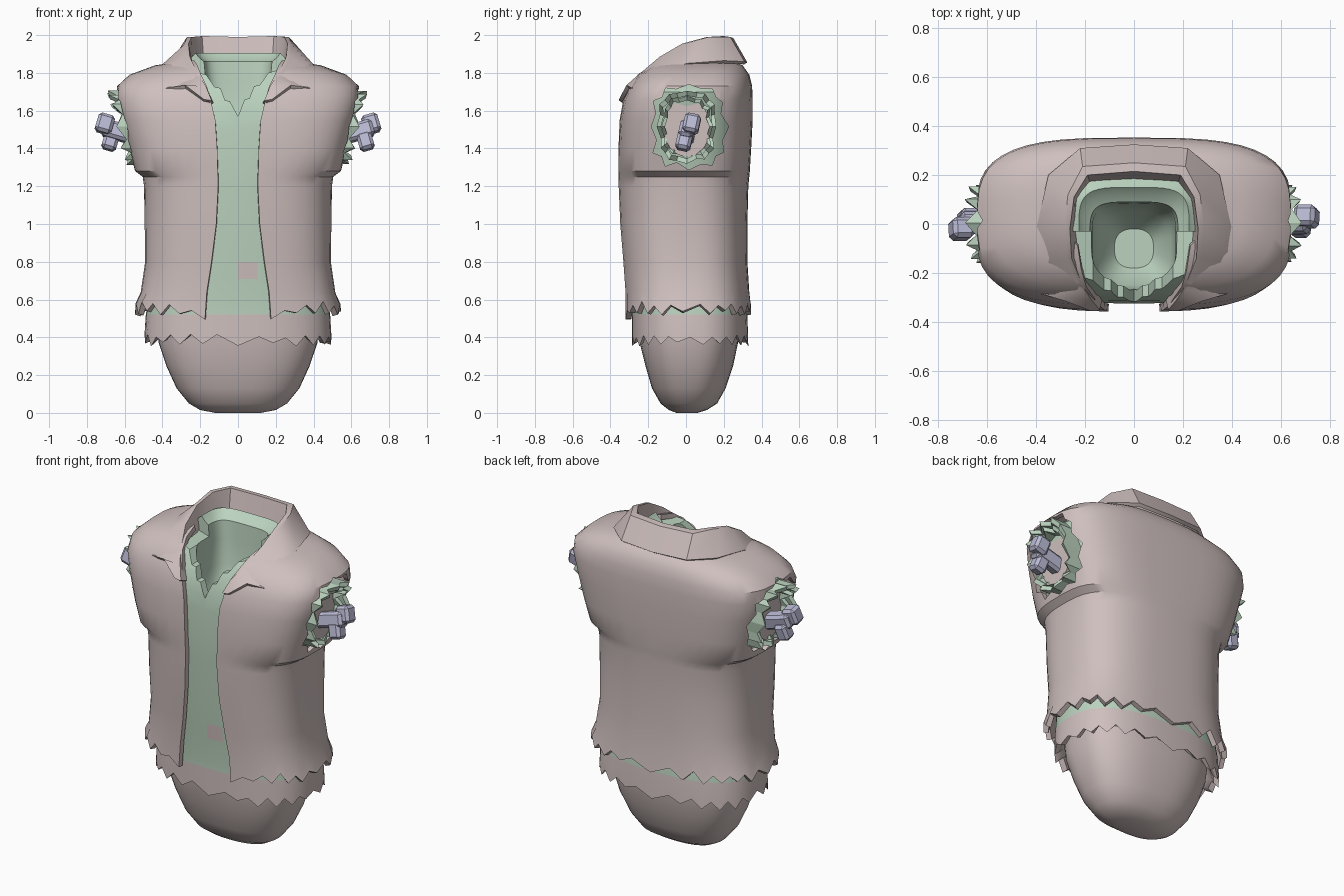
import bpy, bmesh, math, random
from mathutils import Matrix, Vector

if "Cube" in bpy.data.objects:
    bpy.data.objects.remove(bpy.data.objects["Cube"])
random.seed(4)

def material(name, rgb):
    m = bpy.data.materials.new(name)
    m.diffuse_color = (*rgb, 1)
    m.use_nodes = True
    m.node_tree.nodes["Principled BSDF"].inputs["Base Color"].default_value = m.diffuse_color
    return m

PINK = material("dusty pink cloth", (0.62, 0.525, 0.515))
GREEN = material("pale green cloth", (0.50, 0.65, 0.52))
BONE = material("lilac bone", (0.49, 0.49, 0.66))

def finish(name, bm, mats, fix=False):
    if fix:
        bmesh.ops.recalc_face_normals(bm, faces=bm.faces[:])
    me = bpy.data.meshes.new(name)
    bm.to_mesh(me)
    bm.free()
    for m in mats:
        me.materials.append(m)
    ob = bpy.data.objects.new(name, me)
    bpy.context.collection.objects.link(ob)
    return ob

def activate(ob):
    bpy.ops.object.select_all(action='DESELECT')
    ob.select_set(True)
    bpy.context.view_layer.objects.active = ob

def apply_mod(ob, kind, **props):
    md = ob.modifiers.new(kind, kind)
    for k, v in props.items():
        setattr(md, k, v)
    activate(ob)
    bpy.ops.object.modifier_apply(modifier=md.name)

def cut(ob, cutter):
    apply_mod(ob, 'BOOLEAN', operation='DIFFERENCE', solver='EXACT', object=cutter)
    bpy.data.objects.remove(cutter)

def smooth(ob, deg=35):
    activate(ob)
    bpy.ops.object.shade_smooth_by_angle(angle=math.radians(deg))

def skin(bm, rows, closed, caps=False):
    """Bridge rows of points with quads."""
    vs = [[bm.verts.new(p) for p in r] for r in rows]
    n = len(rows[0])
    for a, b in zip(vs, vs[1:]):
        for j in range(n if closed else n - 1):
            k = (j + 1) % n
            bm.faces.new((a[j], a[k], b[k], b[j]))
    if caps:
        bm.faces.new(vs[0][::-1])
        bm.faces.new(vs[-1])

def ring(z, hw, yf, yb, e, opening=0, jag=0, n=44):
    """Rounded-box slice, starting at the front; optional front gap and torn edge."""
    t0 = math.asin((opening / hw) ** (e / 2)) if opening else 0
    pts, yc, ry = [], (yf + yb) / 2, (yb - yf) / 2
    for i in range(n + 1 if opening else n):
        t = t0 + (2 * math.pi - 2 * t0) * i / n
        s, c = math.sin(t), math.cos(t)
        x = hw * math.copysign(abs(s) ** (2 / e), s)
        y = yc - ry * math.copysign(abs(c) ** (2 / e), c)
        dz = jag * ((-1) ** (i + 1) + random.uniform(-.5, .5)) if jag else 0
        if jag and opening and (i < 2 or i > n - 2):
            dz -= .03
        pts.append((x, y, z + dz))
    return pts

def loft(name, spec, mats, closed=True, caps=True):
    bm = bmesh.new()
    skin(bm, [ring(*s) for s in spec], closed, caps)
    return finish(name, bm, mats)

def prism(name, pts, axis, lo, hi):
    """Extrude a 2D outline along x or y."""
    bm = bmesh.new()
    f = (lambda p, d: (d, p[0], p[1])) if axis == 'x' else (lambda p, d: (p[0], d, p[1]))
    skin(bm, [[f(p, d) for p in pts] for d in (lo, hi)], True, True)
    ob = finish(name, bm, [], True)
    ob.hide_render = True
    return ob

# Lower body
body = loft("lower_body", [
    (0.0, .12, -.05, .06, 2.2), (.015, .20, -.09, .11, 2.3), (.05, .26, -.135, .165, 2.4),
    (.13, .325, -.18, .21, 2.5), (.25, .38, -.215, .25, 2.6), (.37, .42, -.245, .275, 2.6),
    (.55, .44, -.26, .29, 2.6)], [PINK])
smooth(body)

# Shirt: solid shell with torn hem and hollow neck
shirt = loft("shirt", [
    (.5, .42, -.24, .27, 2.6), (.43, .445, -.25, .29, 2.6), (.40, .465, -.262, .308, 2.6, 0, .022),
    (.385, .495, -.285, .33, 2.6, 0, .022), (.52, .488, -.285, .325, 2.6), (.57, .48, -.285, .32, 2.6),
    (.71, .465, -.295, .30, 2.6), (.80, .46, -.30, .30, 2.6), (1.2, .465, -.325, .305, 2.6),
    (1.3, .48, -.325, .31, 2.8), (1.5, .53, -.325, .32, 3), (1.6, .56, -.315, .32, 3),
    (1.70, .58, -.285, .315, 3), (1.78, .50, -.24, .29, 3), (1.82, .36, -.215, .24, 3),
    (1.885, .245, -.2, .17, 4), (1.905, .225, -.2, .15, 4), (1.88, .205, -.19, .125, 4),
    (1.86, .18, -.19, .09, 4), (1.75, .17, -.22, .085, 4), (1.6, .17, -.27, .08, 3.5),
    (1.45, .15, -.25, .05, 3), (1.36, .08, -.18, -.02, 2.5)], [GREEN, PINK])
half = [(.035, 1.66), (.06, 1.665), (.085, 1.73), (.115, 1.735), (.16, 1.80), (.3, 1.84), (.3, 2.1)]
vee = [(0, 1.57)] + half + [(-x - .008, z - .01) for x, z in reversed(half)]
cut(shirt, prism("vee_cutter", vee, 'y', -.6, -.03))
for p in shirt.data.polygons:
    c = p.center
    patch = c.y < -.2 and 0 < c.x < .12 and .71 < c.z < .80
    p.material_index = 1 if c.z < .52 or patch else 0
smooth(shirt)

# Open vest with torn hem and arm holes
vest = loft("vest", [
    (.555, .545, -.325, .345, 2.8, .175, .024), (.64, .515, -.325, .335, 2.8, .165),
    (.8, .492, -.335, .325, 2.8, .14), (1.0, .495, -.35, .325, 2.8, .115),
    (1.2, .498, -.358, .33, 2.8, .105), (1.25, .505, -.358, .335, 2.9, .105),
    (1.28, .545, -.358, .338, 3.2, .107), (1.4, .58, -.358, .345, 3.3, .11),
    (1.55, .62, -.352, .353, 3.3, .12), (1.66, .648, -.332, .353, 3.3, .145),
    (1.73, .64, -.30, .35, 3.2, .165), (1.79, .575, -.26, .335, 3, .195),
    (1.84, .44, -.20, .30, 2.8, .215), (1.865, .28, -.14, .24, 2.8, .23)],
    [PINK], False, False)
apply_mod(vest, 'SOLIDIFY', thickness=.03, offset=-1)

def torn_oval(cy, cz, ry, rz, depth, n=24):
    out = []
    for i in range(n):
        t = 2 * math.pi * i / n
        r = 1 - depth * (i % 2) + random.uniform(-.04, .04)
        c, s = math.cos(t), math.sin(t)
        out.append((cy + ry * r * math.copysign(abs(c) ** .75, c),
                    cz + rz * r * math.copysign(abs(s) ** .75, s)))
    return out

for s in (1, -1):
    cut(vest, prism("arm_cutter", torn_oval(.015, 1.515, .205, .225, .13), 'x', s * .4, s * .9))
smooth(vest)

# Folded collar: outer edge, fold and base at each station from back to front
stations = [
    ((0, .325, 1.855), (0, .25, 1.985), (0, .215, 1.99), (0, .18, 1.85)),
    ((.22, .31, 1.86), (.21, .235, 1.99), (.19, .20, 1.995), (.18, .17, 1.85)),
    ((.35, .20, 1.865), (.27, .12, 1.99), (.245, .11, 1.99), (.23, .10, 1.84)),
    ((.395, 0, 1.85), (.285, -.02, 1.95), (.262, -.02, 1.955), (.24, -.03, 1.82)),
    ((.45, -.18, 1.765), (.275, -.14, 1.885), (.255, -.14, 1.885), (.225, -.13, 1.78)),
    ((.425, -.265, 1.68), (.235, -.24, 1.80), (.215, -.24, 1.80), (.19, -.21, 1.73)),
    ((.38, -.285, 1.72), (.215, -.27, 1.775), (.20, -.27, 1.775), (.175, -.24, 1.71)),
    ((.28, -.315, 1.735), (.185, -.315, 1.73), (.17, -.315, 1.73), (.155, -.28, 1.68)),
    ((.18, -.355, 1.66), (.15, -.355, 1.655), (.14, -.35, 1.655), (.13, -.31, 1.64))]
path = stations[::-1] + [[(-x, y, z) for x, y, z in st] for st in stations[1:]]
bm = bmesh.new()
skin(bm, [[st[i] for st in path] for i in range(4)], False)
collar = finish("collar", bm, [PINK])
apply_mod(collar, 'SOLIDIFY', thickness=.022, offset=-1)
smooth(collar)

# Torn sleeves, arm stumps and bone ends on both sides
for s, side in ((1, "right"), (-1, "left")):
    for k, (ry, rz, reach) in enumerate(((.16, .195, .015), (.135, .165, -.01))):
        outer = torn_oval(.005, 1.515, ry, rz, .08)
        inner = [(.005 + (y - .005) * .86, 1.515 + (z - 1.515) * .86) for y, z in outer]
        end = [.605 + reach + .24 * (z - 1.515) + .022 * (-1) ** i + random.uniform(-.008, .008)
               for i, (y, z) in enumerate(outer)]
        rows = [[(s * .42, y, z) for y, z in outer],
                [(s * e, y, z) for e, (y, z) in zip(end, outer)],
                [(s * (e - .008), y, z) for e, (y, z) in zip(end, inner)],
                [(s * .43, y, z) for y, z in inner]]
        bm = bmesh.new()
        skin(bm, rows, True, True)
        finish(f"{side}_sleeve_{k + 1}", bm, [GREEN], True)
    # stump
    bm = bmesh.new()
    oval = [(.005 + .125 * math.cos(a * math.pi / 8), 1.51 + .155 * math.sin(a * math.pi / 8)) for a in range(16)]
    skin(bm, [[(s * x, y, z) for y, z in oval] for x in (.42, .565)], True, True)
    smooth(finish(f"{side}_stump", bm, [PINK], True))
    # bone: shaft and two knobs
    bm = bmesh.new()
    for c, d in (((.62, 0, 1.485), (.20, .08, .09)), ((.705, .025, 1.53), (.09, .085, .10)),
                 ((.675, -.015, 1.44), (.08, .08, .10))):
        mat = (Matrix.Translation(Vector((s * c[0], s * c[1] + .005, c[2])))
               @ Matrix.Rotation(s * math.radians(-16), 4, 'Y')
               @ Matrix.Rotation(math.radians(-12), 4, 'X') @ Matrix.Diagonal((*d, 1)))
        bmesh.ops.create_cube(bm, size=1, matrix=mat)
    bmesh.ops.bevel(bm, geom=bm.edges[:], offset=.016, segments=1, affect='EDGES')
    finish(f"{side}_bone", bm, [BONE], True)
